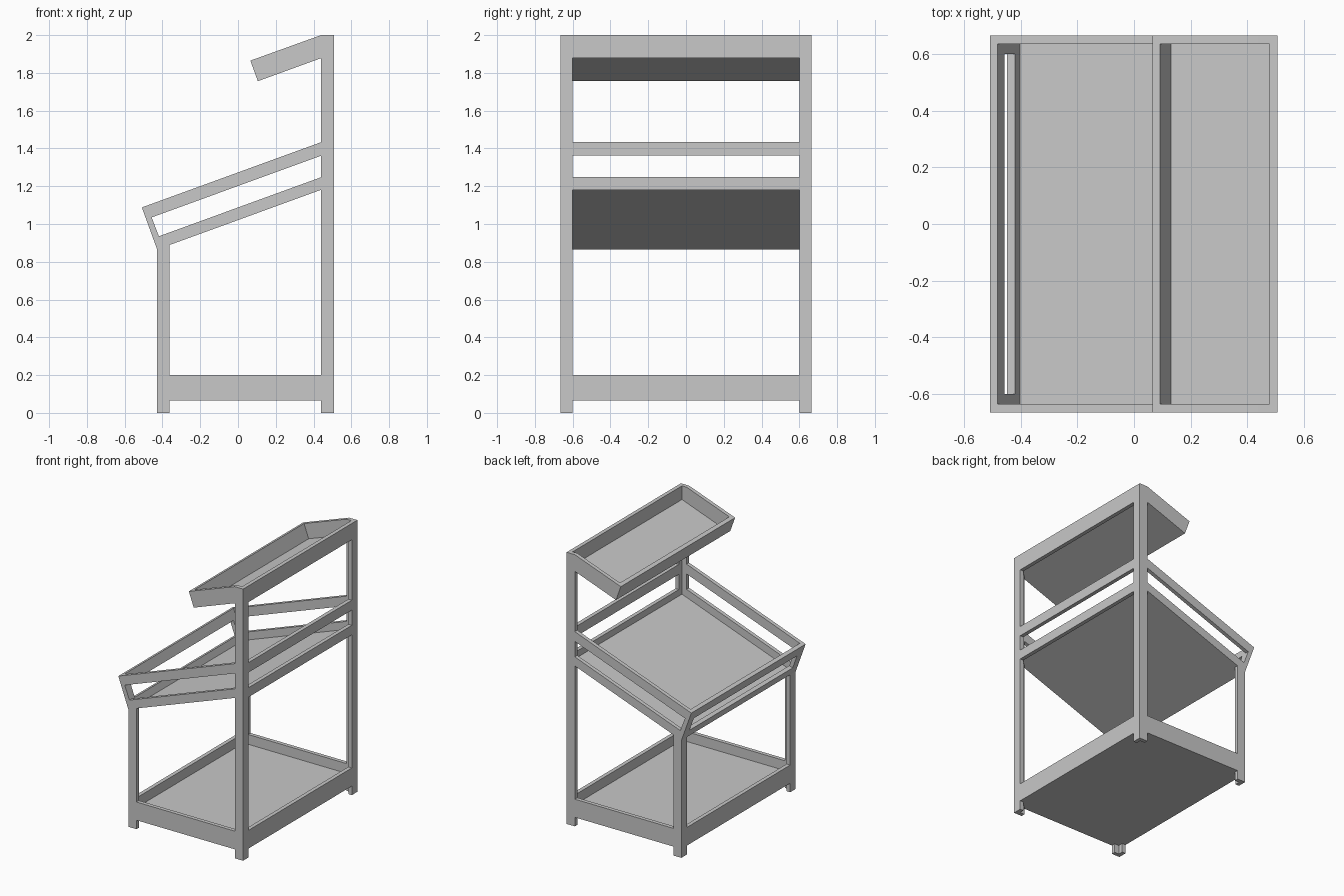
import bpy, bmesh, math
from mathutils import Vector

cube = bpy.data.objects.get("Cube")
if cube:
    bpy.data.objects.remove(cube, do_unlink=True)

GREY = (0.58, 0.58, 0.58, 1)
grey = bpy.data.materials.new("plain_grey")
grey.use_nodes = True
grey.diffuse_color = GREY
grey.node_tree.nodes["Principled BSDF"].inputs["Base Color"].default_value = GREY

T = 0.029                   # sheet thickness
HALF = 0.665                # half width of the stand
INNER = HALF - T            # half width between the side frames
GAP = 0.6                   # half width of the openings
FRONT, BACK = -0.428, 0.507  # outer faces of front and back posts
POST_F, POST_B = -0.362, 0.44   # inner edges of the posts
FOOT, RAIL = 0.066, 0.2     # bottom and top of the low rails
SLOPE = math.tan(math.radians(20))
ALONG = Vector((math.cos(math.radians(20)), 0, math.sin(math.radians(20))))
UP = Vector((-ALONG.z, 0, ALONG.x))
X, Y, Z = Vector((1, 0, 0)), Vector((0, 1, 0)), Vector((0, 0, 1))


def plate(name, outline, holes, origin, u, v, depth):
    """Flat sheet with holes, drawn on axes u and v, thickened by depth."""
    bm = bmesh.new()
    for loop in [outline] + holes:
        vs = [bm.verts.new(Vector(origin) + u * a + v * b) for a, b in loop]
        for i, vert in enumerate(vs):
            bm.edges.new((vert, vs[i - 1]))
    bmesh.ops.triangle_fill(bm, edges=bm.edges[:], use_beauty=True, use_dissolve=False)
    ext = bmesh.ops.extrude_face_region(bm, geom=bm.faces[:], use_keep_orig=True)
    moved = [g for g in ext["geom"] if isinstance(g, bmesh.types.BMVert)]
    bmesh.ops.translate(bm, verts=moved, vec=depth)
    bmesh.ops.recalc_face_normals(bm, faces=bm.faces[:])
    mesh = bpy.data.meshes.new(name)
    bm.to_mesh(mesh)
    bm.free()
    mesh.materials.append(grey)
    obj = bpy.data.objects.new(name, mesh)
    bpy.context.collection.objects.link(obj)


def rect(a0, a1, b0, b1):
    return [(a0, b0), (a1, b0), (a1, b1), (a0, b1)]


def rise(start, x):
    """Point at x on the sloping line that leaves start."""
    return (x, start[1] + SLOPE * (x - start[0]))


def above(start, height):
    """Point at a height square to the slope over start."""
    return (start[0] + UP.x * height, start[1] + UP.z * height)


# Corners of the sloping trays in side profile
MID_H, TOP_H = 0.237, 0.116
mid_low, top_low = (FRONT, 0.865), (0.105, 1.756)
mid_high, top_high = above(mid_low, MID_H), above(top_low, TOP_H)
slot_low, slot_high = (-0.419, 0.935), (-0.457, 1.035)

# Side frames: posts, rails and tray sides in one sheet
side = [(FRONT, 0), (POST_F, 0), (POST_F, FOOT), (POST_B, FOOT), (POST_B, 0),
        (BACK, 0), (BACK, 2), (POST_B, 2), top_high, top_low,
        rise(top_low, POST_B), rise(mid_high, POST_B), mid_high, mid_low]
lower_gap = [(POST_F, RAIL), (POST_B, RAIL), rise(mid_low, POST_B), rise(mid_low, POST_F)]
slot = [slot_low, rise(slot_low, POST_B), rise(slot_high, POST_B), slot_high]
for name, s in (("left_side_frame", 1), ("right_side_frame", -1)):
    plate(name, side, [lower_gap, slot], (0, s * HALF, 0), X, Z, Y * (-s * T))

# Back frame with three openings
feet = [(INNER, 0), (GAP, 0), (GAP, FOOT), (-GAP, FOOT), (-GAP, 0), (-INNER, 0)]
plate("back_frame", feet + [(-INNER, 2), (INNER, 2)],
      [rect(-GAP, GAP, lo, hi) for lo, hi in ((RAIL, 1.18), (1.25, 1.362), (1.435, 1.88))],
      (BACK, 0, 0), Y, Z, X * -T)

# Front posts joined by the low rail
plate("front_frame", feet + [(-INNER, 0.868), (-GAP, 0.868), (-GAP, RAIL),
                             (GAP, RAIL), (GAP, 0.868), (INNER, 0.868)],
      [], (FRONT, 0, 0), Y, Z, X * T)

# Tilted fronts of the two upper trays
plate("middle_tray_front", rect(-INNER, INNER, 0, MID_H), [rect(-GAP, GAP, 0.059, 0.163)],
      (mid_low[0], 0, mid_low[1]), Y, UP, ALONG * T)
plate("top_tray_front", rect(-INNER, INNER, 0, TOP_H), [],
      (top_low[0], 0, top_low[1]), Y, UP, ALONG * T)

# Tray floors, drawn in side profile and run across the width
plate("bottom_tray_floor", rect(FRONT + T, BACK - T, FOOT, 0.128), [],
      (0, -INNER, 0), X, Z, Y * 2 * INNER)
for name, low in (("middle_tray_floor", mid_low), ("top_tray_floor", top_low)):
    a = rise(low, low[0] + ALONG.x * T)
    b = above(a, 0.007)
    plate(name, [a, rise(a, BACK - T), rise(b, BACK - T), b], [],
          (0, -INNER, 0), X, Z, Y * 2 * INNER)
